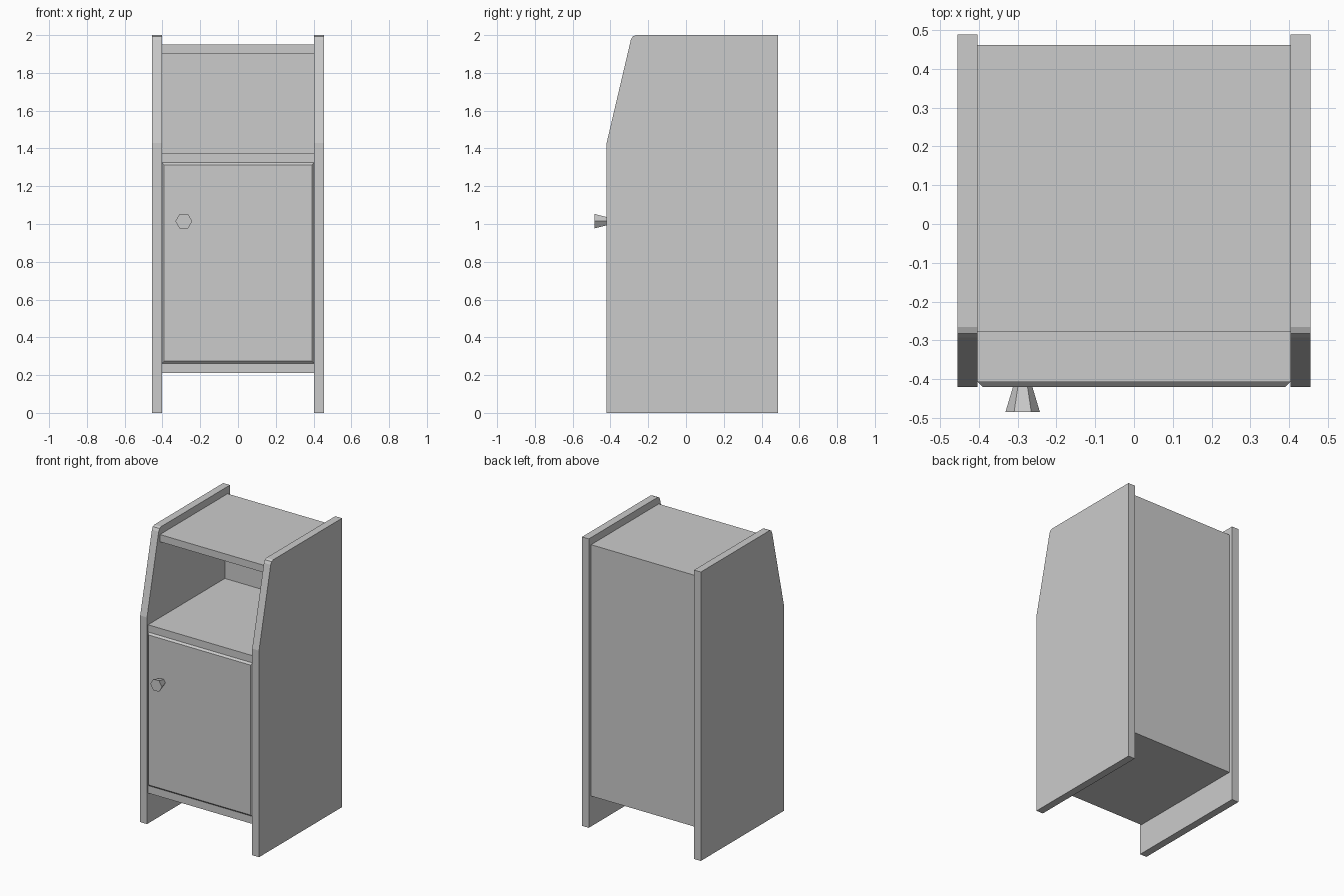
import bpy
import bmesh
import math
from mathutils import Matrix

cube = bpy.data.objects.get("Cube")
if cube:
    bpy.data.objects.remove(cube, do_unlink=True)

# Single plain material
grey = bpy.data.materials.new("plain_grey")
grey.use_nodes = True
colour = (0.6, 0.6, 0.6, 1)
grey.diffuse_color = colour
grey.node_tree.nodes["Principled BSDF"].inputs["Base Color"].default_value = colour


def finish(name, bm):
    bmesh.ops.recalc_face_normals(bm, faces=bm.faces)
    mesh = bpy.data.meshes.new(name)
    bm.to_mesh(mesh)
    bm.free()
    mesh.materials.append(grey)
    obj = bpy.data.objects.new(name, mesh)
    bpy.context.collection.objects.link(obj)
    return obj


def box_mesh(x, y, z):
    """Box from (min, max) ranges on each axis."""
    bm = bmesh.new()
    bmesh.ops.create_cube(bm, size=1)
    for v in bm.verts:
        for i, (lo, hi) in enumerate((x, y, z)):
            v.co[i] = hi if v.co[i] > 0 else lo
    return bm


def side_panel(name, x0, x1):
    """Side profile with sloped upper front, extruded across x."""
    profile = [(-0.42, 0), (0.488, 0), (0.488, 2), (-0.265, 2),
               (-0.282, 1.993), (-0.292, 1.975), (-0.42, 1.43)]
    bm = bmesh.new()
    face = bm.faces.new([bm.verts.new((x0, y, z)) for y, z in profile])
    ext = bmesh.ops.extrude_face_region(bm, geom=[face])
    verts = [g for g in ext["geom"] if isinstance(g, bmesh.types.BMVert)]
    bmesh.ops.translate(bm, verts=verts, vec=(x1 - x0, 0, 0))
    finish(name, bm)


INNER, OUTER = 0.403, 0.455
BACK, BACK_INNER, FRONT = 0.462, 0.432, -0.408
span = (-INNER, INNER)

# Sides
side_panel("left_side", INNER, OUTER)
side_panel("right_side", -OUTER, -INNER)

# Boards running between the sides
for name, front, bottom, top in (("top_board", -0.278, 1.9, 1.95),
                                 ("middle_shelf", FRONT, 1.325, 1.375),
                                 ("bottom_shelf", FRONT, 0.21, 0.262)):
    finish(name, box_mesh(span, (front, BACK_INNER), (bottom, top)))
finish("back_panel", box_mesh(span, (BACK_INNER, BACK), (0.21, 1.95)))

# Door with chamfered front edges
door = box_mesh(span, (-0.42, -0.37), (0.262, 1.325))
front_edges = [e for e in door.edges if all(v.co.y < -0.4 for v in e.verts)]
bmesh.ops.bevel(door, geom=front_edges, offset=0.0125, segments=1, affect='EDGES')
finish("door", door)

# Flared hexagonal knob
knob = bmesh.new()
bmesh.ops.create_cone(knob, cap_ends=True, segments=6, radius1=0.025, radius2=0.0445,
                      depth=0.065,
                      matrix=Matrix.Translation((-0.287, -0.4525, 1.015))
                      @ Matrix.Rotation(math.pi / 2, 4, 'X')
                      @ Matrix.Rotation(math.pi / 6, 4, 'Z'))
# Points of the hexagon lie left and right
if max(abs(v.co.x + 0.287) for v in knob.verts) < 0.042:
    bmesh.ops.rotate(knob, verts=knob.verts, cent=(-0.287, 0, 1.015),
                     matrix=Matrix.Rotation(math.pi / 6, 3, 'Y'))
finish("knob", knob)
